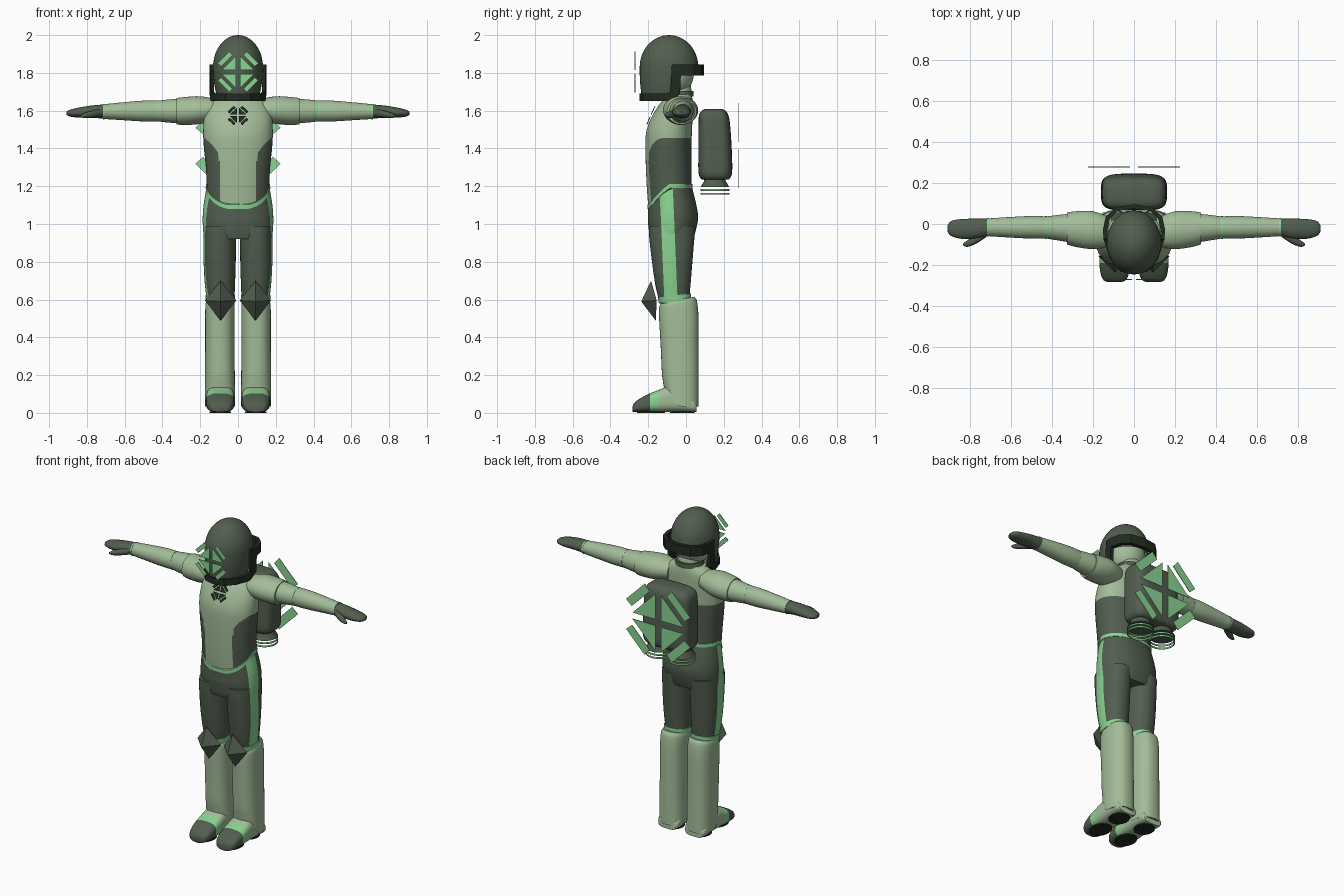
import bpy, bmesh, math
from mathutils import Vector, Matrix

if "Cube" in bpy.data.objects:
    bpy.data.objects.remove(bpy.data.objects["Cube"])


def material(name, srgb):
    col = [c / 12.92 if c < 0.04 else ((c + 0.055) / 1.055) ** 2.4 for c in srgb] + [1]
    m = bpy.data.materials.new(name)
    m.use_nodes = True
    m.diffuse_color = col
    m.node_tree.nodes["Principled BSDF"].inputs["Base Color"].default_value = col
    return m


LIGHT, DARK, BRIGHT, BLACK = range(4)
MATS = [material("pale green", (0.64, 0.74, 0.6)), material("dark green", (0.32, 0.37, 0.31)),
        material("bright green", (0.54, 0.83, 0.57)), material("black green", (0.13, 0.17, 0.13))]


def finish(name, bm, mat, cuts=(), rule=None, warp=None, smooth=True):
    """Cut, colour by rule (None deletes a face), warp and link a mesh."""
    for co, no in cuts:
        bmesh.ops.bisect_plane(bm, geom=bm.verts[:] + bm.edges[:] + bm.faces[:],
                               plane_co=co, plane_no=no, dist=1e-5)
    bmesh.ops.recalc_face_normals(bm, faces=bm.faces[:])
    gone = []
    for f in bm.faces:
        k = rule(f.calc_center_median()) if rule else mat
        if k is None:
            gone.append(f)
        else:
            f.material_index = k
    bmesh.ops.delete(bm, geom=gone, context='FACES')
    if warp:
        for v in bm.verts:
            v.co.z += warp(v.co)
    me = bpy.data.meshes.new(name)
    bm.to_mesh(me)
    bm.free()
    for m in MATS:
        me.materials.append(m)
    ob = bpy.data.objects.new(name, me)
    bpy.context.collection.objects.link(ob)
    if smooth:
        bpy.ops.object.select_all(action='DESELECT')
        ob.select_set(True)
        bpy.context.view_layer.objects.active = ob
        bpy.ops.object.shade_smooth_by_angle(angle=math.radians(40))
    return ob


def spline(rings, steps):
    out = []
    for i in range(len(rings) - 1):
        p = [rings[max(0, min(len(rings) - 1, i + d))] for d in (-1, 0, 1, 2)]
        for s in range(steps):
            t = s / steps
            out.append([0.5 * (2 * b + (c - a) * t + (2 * a - 5 * b + 4 * c - d) * t * t
                               + (3 * b - a - 3 * c + d) * t ** 3) for a, b, c, d in zip(*p)])
    return out + [list(rings[-1])]


def loft(name, rings, mat=LIGHT, axis='Z', side=1, n=40, power=2, steps=4, caps=True, **kw):
    """Skin superellipse rings (t, centre a, centre b, radius a, radius b) along an axis."""
    bm = bmesh.new()
    rows = []
    for t, a, b, ra, rb in spline(rings, steps):
        row = []
        for k in range(n):
            c, s = math.cos(k * math.tau / n), math.sin(k * math.tau / n)
            u = a + max(ra, 0.001) * math.copysign(abs(c) ** (2 / power), c)
            v = b + max(rb, 0.001) * math.copysign(abs(s) ** (2 / power), s)
            x, y, z = {'X': (t, u, v), 'Y': (u, t, v), 'Z': (u, v, t)}[axis]
            row.append(bm.verts.new((x * side, y, z)))
        rows.append(row)
    for r, q in zip(rows, rows[1:]):
        for k in range(n):
            bm.faces.new((r[k - 1], r[k], q[k], q[k - 1]))
    if caps:
        bm.faces.new(rows[0])
        bm.faces.new(rows[-1])
    return finish(name, bm, mat, **kw)


def solid(ob, thickness):
    mod = ob.modifiers.new("thickness", 'SOLIDIFY')
    mod.thickness, mod.offset = thickness, 0


def clamp(v):
    return max(0.0, min(1.0, v))


def dip(co):
    return -0.11 * clamp((-0.085 - co.y) / 0.115) ** 1.2


# Torso with pale chest panel and dark flanks
def torso_rule(c):
    x = abs(c.x)
    if c.y < -0.085 and x < 0.095 + 0.06 * clamp((c.z - 1.2) / 0.26) ** 5:
        return LIGHT
    return LIGHT if c.z > 1.455 or (c.y < -0.085 and c.z > 1.4 + (x - 0.115) * 0.9) else DARK


torso_cuts = [((0, 0, 1.455), (0, 0, 1)), ((0.095, 0, 0), (1, 0, 0)), ((-0.095, 0, 0), (1, 0, 0)),
              ((0.115, 0, 1.4), (-0.9, 0, 1)), ((-0.115, 0, 1.4), (0.9, 0, 1))]
loft("torso", [(1.2, 0, -.085, .165, .115), (1.3, 0, -.09, .17, .12), (1.42, 0, -.093, .182, .122),
               (1.5, 0, -.088, .184, .12), (1.58, 0, -.07, .178, .105), (1.64, 0, -.05, .155, .085),
               (1.685, 0, -.035, .09, .065)], n=64, power=2.2, cuts=torso_cuts, rule=torso_rule,
     warp=lambda c: dip(c) * clamp((1.42 - c.z) / 0.22))
loft("belt_trim", [(1.19, 0, -.085, .171, .12), (1.212, 0, -.085, .17, .12)], BRIGHT, n=64,
     power=2.2, steps=1, warp=dip)


# Trousers with side stripes
def stripe_rule(c):
    y = c.y - (1.2 - c.z) * 0.042
    return BRIGHT if abs(c.x) > 0.11 and -0.14 < y < -0.07 else DARK


stripe_cuts = [((0, y, 1.2), (0, 1, 0.042)) for y in (-0.14, -0.07)]
loft("hips", [(.92, 0, -.075, .176, .112), (.96, 0, -.073, .184, .123), (1.03, 0, -.069, .187, .133),
              (1.1, 0, -.073, .182, .128), (1.2, 0, -.085, .166, .116)], n=64, power=2.2,
     cuts=stripe_cuts, rule=stripe_rule, warp=lambda c: dip(c) * clamp((c.z - 1) / 0.2))

# Neck and head under the helmet
loft("neck", [(1.64, 0, -.035, .085, .07), (1.7, 0, -.035, .07, .065), (1.8, 0, -.05, .07, .065)])
loft("collar", [(1.675, 0, -.035, .09, .075), (1.705, 0, -.035, .082, .075)], DARK, steps=1)
loft("head", [(1.79 + .12 * math.sin(a), 0, -.08, .115 * math.cos(a), .12 * math.cos(a))
              for a in [math.radians(d) for d in range(-90, 91, 15)]], steps=2)

# Helmet dome, open at the lower back
loft("helmet", [(1.66, 0, -.105, .105, .128), (1.7, 0, -.1, .118, .138), (1.76, 0, -.094, .128, .15)]
     + [(1.83 + .17 * math.sin(a), 0, -.09, .132 * math.cos(a), .155 * math.cos(a))
        for a in [math.radians(d) for d in range(0, 91, 10)]],
     n=48, steps=3, cuts=[((0, 0, 1.79), (0, 0, 1)), ((0, -.05, 0), (0, 1, 0))],
     rule=lambda c: None if c.z < 1.79 and c.y > -0.05 else DARK)

# Helmet rim: chin strip, cheek uprights and back band
RIM = [(0, -.236, 1.65, 1.69), (.06, -.222, 1.65, 1.69), (.105, -.17, 1.65, 1.69),
       (.128, -.1, 1.65, 1.69), (.135, -.076, 1.65, 1.7), (.137, -.074, 1.655, 1.845),
       (.14, -.032, 1.69, 1.845), (.14, -.028, 1.785, 1.845), (.128, .03, 1.785, 1.845),
       (.085, .072, 1.785, 1.845), (0, .085, 1.785, 1.845)]
rim = RIM + [(-x, y, lo, hi) for x, y, lo, hi in RIM[-2:0:-1]]
bm = bmesh.new()
pairs = [(bm.verts.new((x, y, lo)), bm.verts.new((x, y, hi))) for x, y, lo, hi in rim]
for i in range(len(pairs)):
    (a, b), (c, d) = pairs[i - 1], pairs[i]
    bm.faces.new((a, c, d, b))
solid(finish("helmet_rim", bm, BLACK, smooth=False), 0.022)


# Four-part badge: quadrant triangles with diagonal bars outside
def badge(name, centre, scale, mat, tilt=0):
    bm = bmesh.new()
    shapes = [[(.02, .02), (.18, .02), (.02, .18)],
              [(.185, .06), (.225, .095), (.095, .225), (.06, .185)]]
    turn = Matrix.Rotation(tilt, 3, 'X')
    for sx in (-1, 1):
        for sz in (-1, 1):
            for pts in shapes:
                bm.faces.new([bm.verts.new(Vector(centre) + turn @ Vector((u * sx, 0, v * sz)) * scale)
                              for u, v in pts])
    solid(finish(name, bm, mat, smooth=False), 0.004)


badge("back_badge", (0, .277, 1.415), 1, BRIGHT)
badge("visor_badge", (0, -.27, 1.805), .48, BRIGHT)
badge("chest_badge", (0, -.186, 1.575), .24, BLACK, math.radians(-24))

# Backpack
loft("backpack", [(1.235, 0, .155, .135, .07), (1.25, 0, .155, .152, .083), (1.29, 0, .155, .16, .09),
                  (1.4, 0, .154, .16, .088), (1.52, 0, .15, .157, .084), (1.575, 0, .147, .15, .078),
                  (1.6, 0, .146, .13, .062), (1.61, 0, .146, .1, .04)], DARK, power=4, n=48)

for side, label in ((1, "left"), (-1, "right")):
    # Thruster and exhaust hoops
    cx = .08
    loft(label + "_thruster", [(1.245, cx, .153, .055, .055), (1.225, cx, .153, .058, .058),
                               (1.195, cx, .153, .077, .077)], DARK, side=side, steps=1, n=28)
    for i, z in enumerate((1.175, 1.155)):
        solid(loft(f"{label}_hoop_{i}", [(z, cx, .153, .075, .075), (z + .01, cx, .153, .075, .075)],
                   BRIGHT, side=side, steps=1, n=28, caps=False), 0.004)

    # Arm: shoulder cap, sleeve, cuffs, glove
    loft(label + "_shoulder", [(.11, -.04, 1.605, .07, .055), (.2, -.03, 1.603, .092, .073),
                               (.28, -.025, 1.598, .087, .074), (.325, -.022, 1.597, .078, .07)],
         axis='X', side=side)
    loft(label + "_upper_arm", [(.3, -.02, 1.598, .071, .066), (.37, -.018, 1.598, .062, .061),
                                (.43, -.017, 1.598, .053, .054)], axis='X', side=side)
    loft(label + "_elbow_trim", [(.424, -.017, 1.598, .055, .056), (.432, -.017, 1.598, .055, .056)],
         BRIGHT, axis='X', side=side, steps=1)
    loft(label + "_forearm", [(.43, -.017, 1.598, .054, .055), (.5, -.016, 1.598, .055, .055),
                              (.6, -.016, 1.597, .05, .048), (.71, -.016, 1.595, .043, .039)],
         axis='X', side=side)
    loft(label + "_cuff_trim", [(.706, -.016, 1.595, .045, .041), (.714, -.016, 1.595, .045, .041)],
         BRIGHT, axis='X', side=side, steps=1)
    loft(label + "_glove", [(.705, -.016, 1.595, .042, .038), (.77, -.022, 1.595, .048, .033),
                            (.84, -.024, 1.59, .048, .027), (.89, -.022, 1.587, .036, .018),
                            (.908, -.022, 1.586, .014, .008)], DARK, axis='X', side=side, n=28)
    loft(label + "_thumb", [(.72, -.045, 1.59, .02, .02), (.77, -.075, 1.582, .022, .019),
                            (.81, -.095, 1.575, .016, .014), (.832, -.1, 1.57, .005, .005)],
         DARK, axis='X', side=side, n=20)

    # Trouser leg and knee trim
    loft(label + "_leg", [(.56, .094, -.055, .07, .075), (.63, .094, -.066, .076, .086),
                          (.7, .096, -.07, .081, .096), (.8, .097, -.073, .085, .107),
                          (.92, .096, -.075, .086, .119), (.99, .094, -.073, .086, .124)],
         side=side, power=2.2, cuts=stripe_cuts, rule=stripe_rule)
    loft(label + "_knee_trim", [(.59, .094, -.058, .077, .085), (.622, .094, -.062, .079, .088)],
         BRIGHT, side=side, power=2.2, steps=1, warp=lambda c: 0.12 * (c.y + .06))

    # Boot shaft with raised front hem
    loft(label + "_boot", [(.035, .095, -.025, .08, .092), (.2, .096, -.03, .079, .097),
                           (.35, .096, -.034, .078, .1), (.5, .096, -.038, .078, .104),
                           (.575, .095, -.042, .077, .1), (.598, .095, -.045, .07, .088)],
         side=side, power=2.4, caps=True,
         warp=lambda c: .2 * (c.y + .04) * clamp((c.z - .45) / .15)
         + .1 * clamp((-.04 - c.y) / .07) * clamp((.2 - c.z) / .165))

    # Foot with painted toe and sole
    profile = [(.055, .06, .05), (.03, .072, .08), (-.08, .074, .135), (-.15, .075, .115),
               (-.2, .074, .095), (-.25, .066, .068), (-.275, .052, .048), (-.283, .03, .03)]
    loft(label + "_foot", [(y, .094, .004 + h / 2, w, h / 2) for y, w, h in profile], axis='Y',
         side=side, power=3, cuts=[((0, y, 0), (0, 1, 0)) for y in (-.145, -.19)],
         rule=lambda c: DARK if c.y < -.19 else BRIGHT if c.y < -.145 else LIGHT)
    for part, cy, ry in (("heel", -.02, .065), ("toe", -.185, .075)):
        loft(f"{label}_{part}_sole", [(0, .094, cy, .058, ry), (.008, .094, cy, .058, ry)], BLACK,
             side=side, steps=1, n=28)

    # Faceted knee guard
    bm = bmesh.new()
    tip = bm.verts.new((.092 * side, -.237, .59))
    ring = [bm.verts.new((x * side, y, z)) for x, y, z in
            ((.092, -.185, .7), (.175, -.155, .595), (.092, -.16, .488), (.009, -.155, .595))]
    for i in range(4):
        bm.faces.new((tip, ring[i - 1], ring[i]))
    bm.faces.new(ring)
    finish(label + "_knee_guard", bm, DARK, smooth=False)
